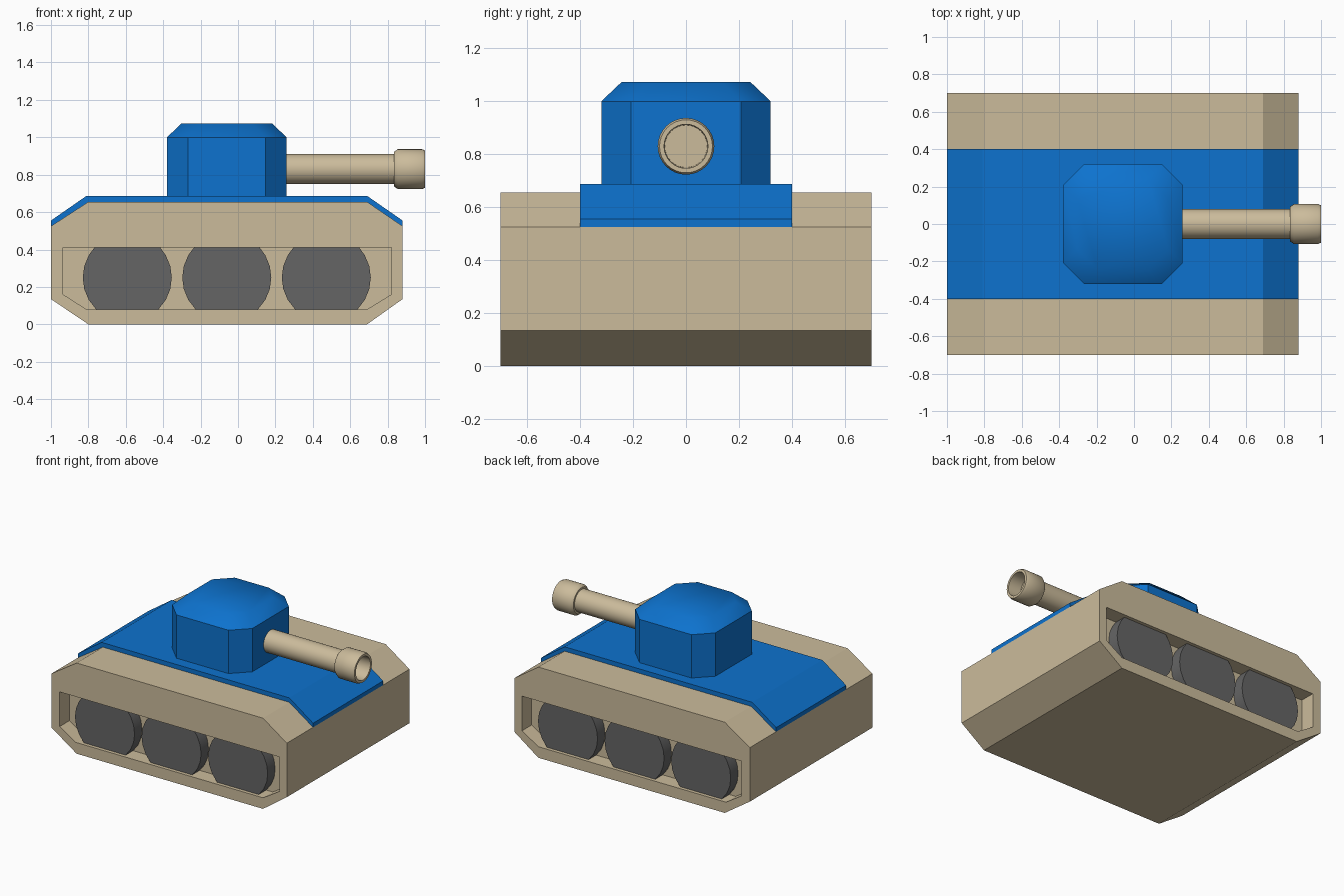
import bpy, bmesh
from math import cos, sin, pi, radians

if "Cube" in bpy.data.objects:
    bpy.data.objects.remove(bpy.data.objects["Cube"])


def material(name, rgb):
    m = bpy.data.materials.new(name)
    m.diffuse_color = (*rgb, 1)
    m.use_nodes = True
    m.node_tree.nodes["Principled BSDF"].inputs["Base Color"].default_value = m.diffuse_color
    return m


TAN = material("tan_paint", (0.60, 0.50, 0.33))
BLUE = material("blue_paint", (0.004, 0.17, 0.62))
GREY = material("dark_rubber", (0.13, 0.13, 0.13))


def finish(name, bm, mat, smooth=None):
    bmesh.ops.recalc_face_normals(bm, faces=bm.faces[:])
    me = bpy.data.meshes.new(name)
    bm.to_mesh(me)
    bm.free()
    me.materials.append(mat)
    ob = bpy.data.objects.new(name, me)
    bpy.context.collection.objects.link(ob)
    bpy.ops.object.select_all(action='DESELECT')
    ob.select_set(True)
    bpy.context.view_layer.objects.active = ob
    if smooth:
        bpy.ops.object.shade_smooth_by_angle(angle=radians(smooth))
    return ob


def loft(name, rings, mat, smooth=None):
    """Skin a stack of equal-length point rings and cap both ends."""
    bm = bmesh.new()
    loops = [[bm.verts.new(p) for p in ring] for ring in rings]
    n = len(loops[0])
    for a, b in zip(loops, loops[1:]):
        for i in range(n):
            j = (i + 1) % n
            bm.faces.new((a[i], a[j], b[j], b[i]))
    bm.faces.new(loops[0])
    bm.faces.new(loops[-1])
    return finish(name, bm, mat, smooth)


def slab(name, profile, y0, y1, mat, smooth=None):
    """Extrude an (x, z) profile along y."""
    return loft(name, [[(x, y, z) for x, z in profile] for y in (y0, y1)], mat, smooth)


# Hull with chamfered ends
hull = slab("hull", [(-1, 0.135), (-0.8, 0), (0.69, 0), (0.88, 0.135),
                     (0.88, 0.525), (0.69, 0.655), (-0.8, 0.655), (-1, 0.525)],
            -0.7, 0.7, TAN)

# Wheel bays cut into both sides
bay = [(-0.935, 0.41), (-0.935, 0.16), (-0.81, 0.08),
       (0.69, 0.08), (0.82, 0.16), (0.82, 0.41)]
for side in (-1, 1):
    cutter = slab("bay_cutter", bay, side * 0.59, side * 0.8, TAN)
    cutter.hide_render = True
    mod = hull.modifiers.new("bay", 'BOOLEAN')
    mod.operation = 'DIFFERENCE'
    mod.solver = 'EXACT'
    mod.object = cutter
    bpy.context.view_layer.objects.active = hull
    bpy.ops.object.modifier_apply(modifier=mod.name)
    bpy.data.objects.remove(cutter)

# Wheels, cropped top and bottom to sit in the bays
R, CZ, N = 0.238, 0.25, 24
for side, label in ((-1, "front"), (1, "back")):
    for k, cx in enumerate((-0.592, -0.06, 0.472)):
        disc = []
        for top in (1, -1):
            lim = 0.41 - CZ if top > 0 else CZ - 0.08
            arc = [(cx + R * cos(2 * pi * i / N), CZ + R * top * sin(2 * pi * i / N))
                   for i in range(N // 2 + 1) if R * sin(2 * pi * i / N) < lim - 0.005]
            half = (R * R - lim * lim) ** 0.5
            mid = len(arc) // 2
            arc[mid:mid] = [(cx + half, CZ + top * lim), (cx - half, CZ + top * lim)]
            disc += arc[:-1] if top > 0 else arc[::-1][:-1]
            if top > 0:
                disc = disc[:]
            else:
                disc = disc[:]
        slab(f"wheel_{label}_{k + 1}", disc, side * 0.675, side * 0.585, GREY, 30)

# Deck plate following the hull top
slab("deck_plate", [(-1, 0.525), (-0.8, 0.655), (0.69, 0.655), (0.88, 0.525),
                    (0.88, 0.555), (0.69, 0.687), (-0.81, 0.687), (-1, 0.555)],
     -0.4, 0.4, BLUE)


# Turret: clipped-corner box with bevelled roof
def octagon(hx, hy, c, z, cx=-0.06):
    quarter = [(hx, hy - c), (hx - c, hy)]
    pts = quarter + [(-x, y) for x, y in quarter[::-1]]
    pts += [(-x, -y) for x, y in pts]
    return [(cx + x, y, z) for x, y in pts]


loft("turret", [octagon(0.32, 0.32, 0.112, 0.67), octagon(0.32, 0.32, 0.112, 1.0),
                octagon(0.243, 0.243, 0.108, 1.073)], BLUE, 40)

# Barrel with flared hollow muzzle, lathed about x
barrel = [(0.2, 0.08), (0.835, 0.08), (0.835, 0.093), (0.855, 0.107), (0.983, 0.107),
          (1.0, 0.1), (1.0, 0.083), (0.9, 0.08)]
loft("barrel", [[(x, r * cos(2 * pi * i / 32), 0.83 + r * sin(2 * pi * i / 32))
                 for i in range(32)] for x, r in barrel], TAN, 35)
